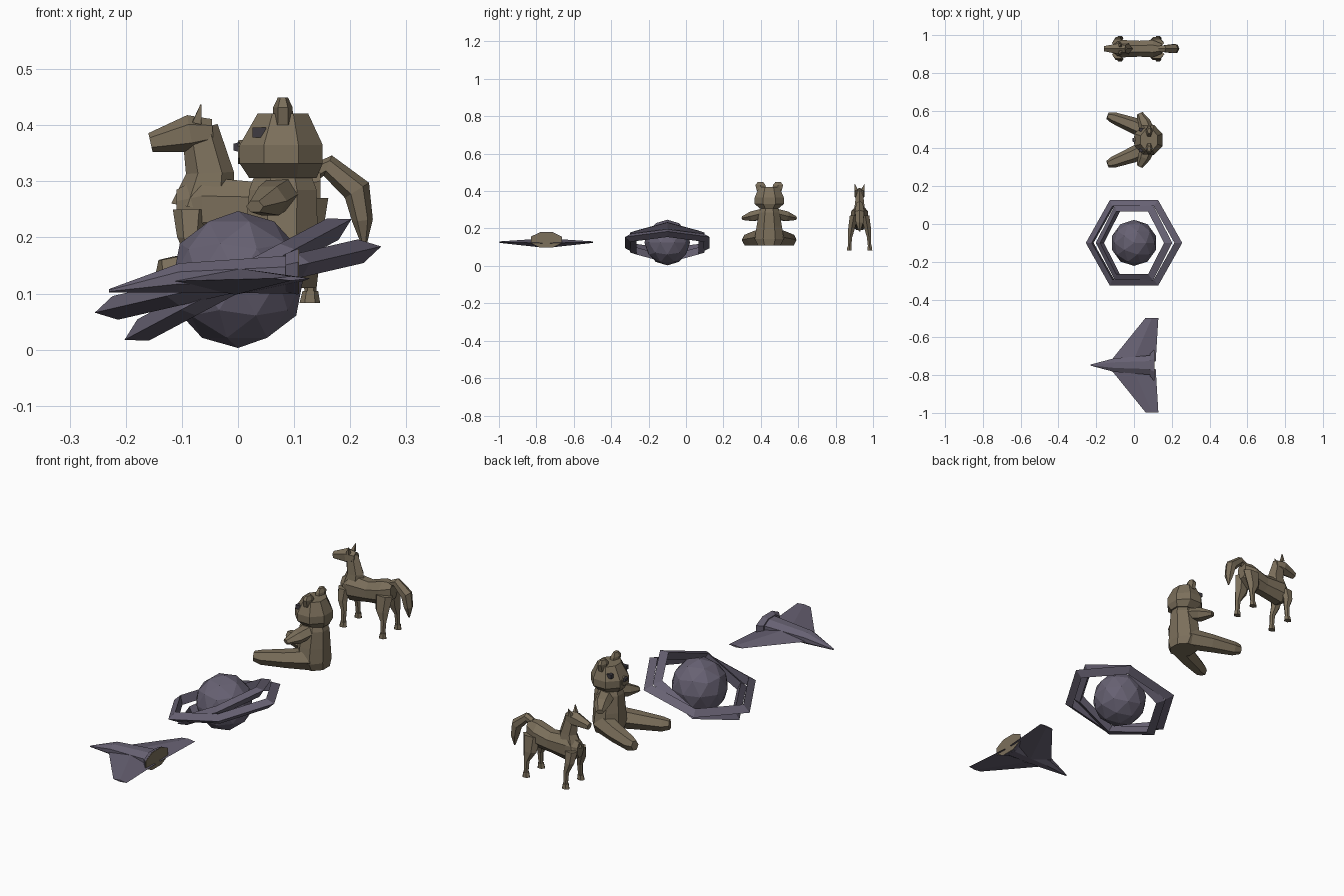
import bpy, bmesh
from math import pi, cos, sin, radians
from mathutils import Vector


def material(name, rgb):
    m = bpy.data.materials.new(name)
    m.diffuse_color = (*rgb, 1)
    return m


BROWN = material("warm_brown", (0.20, 0.16, 0.105))
SLATE = material("slate_violet", (0.135, 0.12, 0.17))
DARK = material("dark_grey", (0.05, 0.045, 0.055))


def loft(name, secs, mat, y, n=8, ref=(0, 1, 0), axis=None, flat=True, mirror=False):
    """Skin sections (x, y, z, half size along ref, half size across) along their path."""
    bm = bmesh.new()
    pts = [Vector(s[:3]) for s in secs]
    phase, k = (pi / n, 1 / cos(pi / n)) if flat else (0, 1)
    rings = []
    for i, s in enumerate(secs):
        t = Vector(axis) if axis else (pts[min(i + 1, len(pts) - 1)] - pts[max(i - 1, 0)]).normalized()
        a = Vector(ref)
        a = (a - t * a.dot(t)).normalized()
        b = t.cross(a)
        rings.append([bm.verts.new(pts[i] + a * s[3] * k * cos(phase + 2 * pi * j / n)
                                   + b * s[4] * k * sin(phase + 2 * pi * j / n)) for j in range(n)])
    for r, q in zip(rings, rings[1:]):
        for j in range(n):
            bm.faces.new((r[j], r[(j + 1) % n], q[(j + 1) % n], q[j]))
    bm.faces.new(rings[0])
    bm.faces.new(rings[-1])
    bmesh.ops.recalc_face_normals(bm, faces=bm.faces)
    me = bpy.data.meshes.new(name)
    bm.to_mesh(me)
    bm.free()
    me.materials.append(mat)
    ob = bpy.data.objects.new(name, me)
    ob.location.y = y
    bpy.context.collection.objects.link(ob)
    if mirror:
        m = ob.modifiers.new("mirror", 'MIRROR')
        m.use_axis = (False, True, False)
        m.use_mirror_merge = False
    return ob


X, Y, Z = (1, 0, 0), (0, 1, 0), (0, 0, 1)

# Spaceship: tapered hull, swept wings, flared engine with a brown end
S = -0.747
loft("ship_hull", [(-0.23, 0, 0.105, 0.003, 0.003), (-0.105, 0, 0.128, 0.036, 0.026),
                   (0.095, 0, 0.134, 0.052, 0.034)], SLATE, S, axis=X)
loft("ship_wings", [(-0.005, 0.02, 0.122, 0.12, 0.024), (0.095, 0.25, 0.127, 0.034, 0.004)],
     SLATE, S, n=4, ref=X, axis=Y, flat=False, mirror=True)
loft("ship_engine", [(0.085, 0, 0.137, 0.06, 0.034), (0.107, 0, 0.139, 0.083, 0.041)], SLATE, S, axis=X)
loft("ship_exhaust", [(0.106, 0, 0.139, 0.081, 0.040), (0.109, 0, 0.139, 0.081, 0.040)], BROWN, S, axis=X)

# Planet with two tilted hexagonal rings
bpy.ops.mesh.primitive_ico_sphere_add(subdivisions=2, radius=0.122, location=(0, -0.1, 0.125))
bpy.context.object.name = "planet_globe"
bpy.context.object.data.materials.append(SLATE)
for name, tilt, outer in (("outer_ring", 13, 0.262), ("inner_ring", 28, 0.229)):
    bpy.ops.mesh.primitive_torus_add(major_segments=6, minor_segments=3, major_radius=outer - 0.025,
                                     minor_radius=0.025, location=(0, -0.1, 0.125),
                                     rotation=(0, -radians(tilt), 0))
    bpy.context.object.name = name
    bpy.context.object.data.materials.append(SLATE)
    for p in bpy.context.object.data.polygons:
        p.use_smooth = False

# Sitting bear
B = 0.445
loft("bear_torso", [(0.085, 0, 0.11, 0.06, 0.055), (0.078, 0, 0.145, 0.078, 0.066),
                    (0.078, 0, 0.21, 0.068, 0.064), (0.08, 0, 0.285, 0.055, 0.06),
                    (0.08, 0, 0.312, 0.045, 0.05)], BROWN, B, axis=Z)
loft("bear_head", [(0.08, 0, 0.306, 0.05, 0.06), (0.077, 0, 0.332, 0.078, 0.074),
                   (0.077, 0, 0.365, 0.078, 0.074), (0.08, 0, 0.421, 0.055, 0.045)], BROWN, B, axis=Z)
loft("bear_muzzle", [(0.03, 0, 0.352, 0.035, 0.022), (0.0, 0, 0.352, 0.02, 0.018)], BROWN, B, n=6, axis=X)
loft("bear_nose", [(0.003, 0, 0.361, 0.012, 0.009), (-0.008, 0, 0.361, 0.009, 0.006)], DARK, B, n=4, axis=X)
loft("bear_eyes", [(0.05, 0.05, 0.387, 0.012, 0.009), (0.026, 0.056, 0.387, 0.008, 0.009)],
     DARK, B, n=4, axis=X, mirror=True)
loft("bear_ears", [(0.08, 0.04, 0.40, 0.026, 0.016), (0.08, 0.047, 0.432, 0.027, 0.015),
                   (0.08, 0.047, 0.449, 0.014, 0.008)], BROWN, B, n=6, axis=Z, mirror=True)
loft("bear_arms", [(0.075, 0.03, 0.28, 0.026, 0.034), (0.055, 0.09, 0.265, 0.026, 0.03),
                   (0.03, 0.14, 0.255, 0.01, 0.015)], BROWN, B, n=6, ref=Z, mirror=True)
loft("bear_legs", [(0.09, 0.035, 0.153, 0.043, 0.04), (-0.01, 0.08, 0.145, 0.035, 0.036),
                   (-0.11, 0.118, 0.138, 0.028, 0.026), (-0.14, 0.128, 0.14, 0.02, 0.016)],
     BROWN, B, n=6, ref=Z, mirror=True)

# Horse
H = 0.928
loft("horse_body", [(-0.11, 0, 0.25, 0.022, 0.035), (-0.065, 0, 0.25, 0.046, 0.058),
                    (0.03, 0, 0.253, 0.042, 0.046), (0.1, 0, 0.268, 0.046, 0.054),
                    (0.147, 0, 0.285, 0.026, 0.038)], BROWN, H, axis=X)
loft("horse_neck", [(-0.062, 0, 0.25, 0.038, 0.05), (-0.05, 0, 0.315, 0.027, 0.037),
                    (-0.068, 0, 0.395, 0.017, 0.028)], BROWN, H, n=6)
loft("horse_head", [(-0.045, 0, 0.388, 0.018, 0.02), (-0.085, 0, 0.385, 0.027, 0.029),
                    (-0.156, 0, 0.369, 0.014, 0.015)], BROWN, H, n=6)
loft("horse_ears", [(-0.073, 0.018, 0.405, 0.009, 0.008), (-0.066, 0.026, 0.437, 0.001, 0.001)],
     BROWN, H, n=4, mirror=True)
loft("horse_tail", [(0.135, 0, 0.315, 0.015, 0.013), (0.16, 0, 0.328, 0.018, 0.017),
                    (0.212, 0, 0.284, 0.024, 0.022), (0.222, 0, 0.23, 0.02, 0.016),
                    (0.225, 0, 0.183, 0.003, 0.003)], BROWN, H, n=6)
for leg, x, top, thigh in (("front", -0.085, 0.25, 0.027), ("rear", 0.117, 0.27, 0.038)):
    loft(leg + "_legs", [(x, 0.03, top, 0.022, thigh), (x, 0.043, 0.2, 0.018, thigh * 0.75),
                         (x + 0.012, 0.05, 0.155, 0.011, 0.012), (x + 0.012, 0.054, 0.1, 0.009, 0.009)],
         BROWN, H, n=6, axis=Z, mirror=True)
    loft(leg + "_hooves", [(x + 0.012, 0.054, 0.105, 0.011, 0.012), (x + 0.011, 0.055, 0.083, 0.013, 0.016)],
         BROWN, H, n=6, axis=Z, mirror=True)
